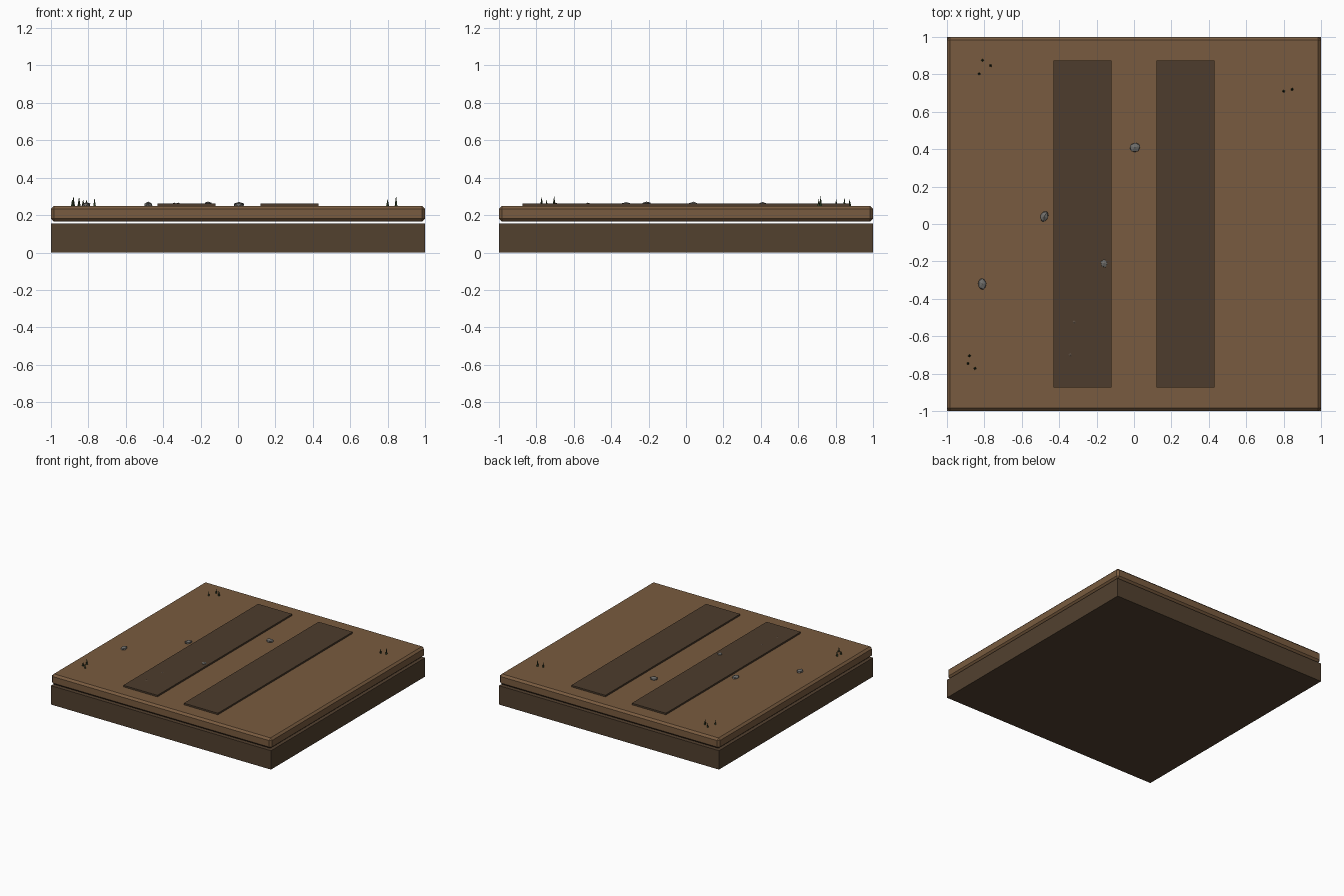
import bpy, random
from math import radians

if "Cube" in bpy.data.objects:
    bpy.data.objects.remove(bpy.data.objects["Cube"])

random.seed(4)


def material(name, rgb):
    m = bpy.data.materials.new(name)
    m.diffuse_color = (*rgb, 1)
    m.use_nodes = True
    m.node_tree.nodes["Principled BSDF"].inputs["Base Color"].default_value = m.diffuse_color
    return m


SOIL = material("dark_soil", (0.085, 0.052, 0.028))
DIRT = material("dirt", (0.19, 0.105, 0.05))
RUT = material("packed_rut", (0.075, 0.046, 0.026))
STONE = material("stone", (0.16, 0.155, 0.145))
PEBBLE = material("pebble", (0.10, 0.07, 0.05))
GRASS = material("grass", (0.03, 0.05, 0.02))


def finish(name, mat):
    ob = bpy.context.object
    ob.name = name
    ob.data.materials.append(mat)
    return ob


def box(name, lo, hi, mat, bevel=0):
    mid = [(a + b) / 2 for a, b in zip(lo, hi)]
    bpy.ops.mesh.primitive_cube_add(size=1, location=mid)
    ob = finish(name, mat)
    ob.scale = [b - a for a, b in zip(lo, hi)]
    bpy.ops.object.transform_apply(location=False, rotation=False, scale=True)
    if bevel:
        mod = ob.modifiers.new("edge", 'BEVEL')
        mod.width = bevel
        mod.segments = 1
    return ob


# Ground layers, separated by a thin gap
box("soil_base", (-1, -1, 0), (1, 1, 0.155), SOIL)
box("dirt_slab", (-1, -1, 0.165), (1, 1, 0.25), DIRT, 0.016)

# Two wheel ruts
for side, s in (("left", -1), ("right", 1)):
    x0, x1 = sorted((s * 0.12, s * 0.43))
    box(f"{side}_wheel_rut", (x0, -0.875, 0.24), (x1, 0.875, 0.263), RUT)


# Faceted stones: x, y, z, half width, half depth, half height, turn
def stone(name, x, y, z, rx, ry, rz, turn, mat):
    bpy.ops.mesh.primitive_ico_sphere_add(subdivisions=1, radius=1, location=(x, y, z))
    ob = finish(name, mat)
    for v in ob.data.vertices:
        v.co *= random.uniform(0.92, 1.08)
    ob.scale = (rx, ry, rz)
    ob.rotation_euler.z = radians(turn)


for i, s in enumerate([(0.005, 0.41, 0.253, 0.032, 0.028, 0.018, 15),
                       (-0.48, 0.04, 0.253, 0.023, 0.033, 0.018, -20),
                       (-0.16, -0.212, 0.26, 0.02, 0.024, 0.013, 10),
                       (-0.812, -0.32, 0.253, 0.024, 0.034, 0.018, 5)]):
    stone(f"stone_{i + 1}", *s, STONE)
for i, (x, y) in enumerate([(-0.32, -0.525), (-0.34, -0.70)]):
    stone(f"pebble_{i + 1}", x, y, 0.257, 0.014, 0.016, 0.010, 20, PEBBLE)

# Grass blades: x, y, tip height
blades = [(-0.81, 0.875, 0.285), (-0.767, 0.847, 0.295), (-0.828, 0.803, 0.285),
          (0.80, 0.71, 0.288), (0.845, 0.72, 0.305),
          (-0.88, -0.705, 0.302), (-0.887, -0.745, 0.285), (-0.85, -0.772, 0.298)]
for i, (x, y, top) in enumerate(blades):
    h = top - 0.245
    bpy.ops.mesh.primitive_cone_add(vertices=4, radius1=0.009, radius2=0, depth=h,
                                    location=(x, y, 0.245 + h / 2),
                                    rotation=(0, 0, radians(37 * i)))
    finish(f"grass_blade_{i + 1}", GRASS)
